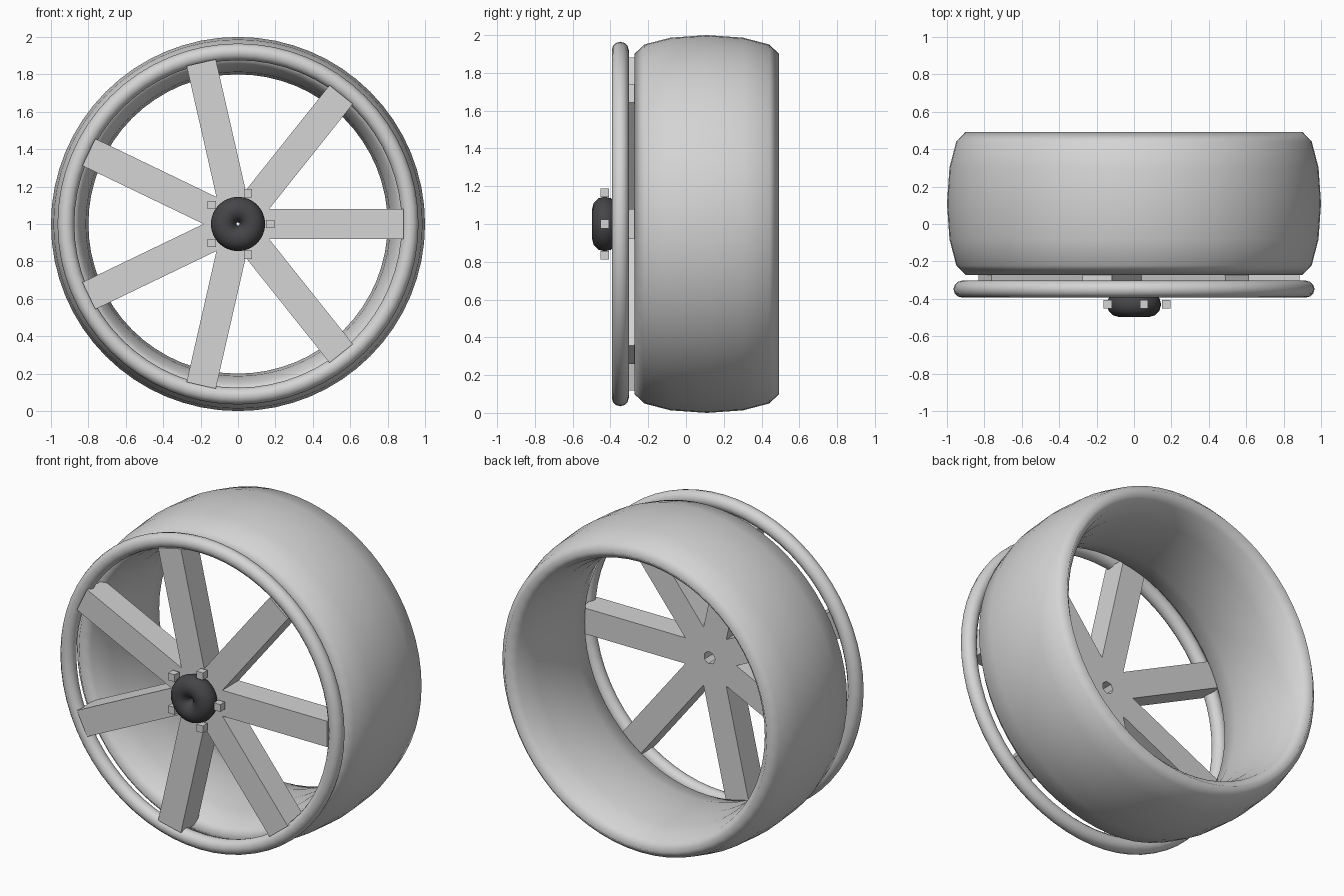
import bpy, math
from mathutils import Matrix

if "Cube" in bpy.data.objects:
    bpy.data.objects.remove(bpy.data.objects["Cube"])


def material(name, rgb):
    m = bpy.data.materials.new(name)
    m.diffuse_color = (*rgb, 1)
    m.use_nodes = True
    m.node_tree.nodes["Principled BSDF"].inputs["Base Color"].default_value = m.diffuse_color
    return m


SILVER = material("silver", (0.66, 0.66, 0.66))
DARK = material("dark_grey", (0.06, 0.06, 0.065))


def ring(name, y, major, minor, mat, width=1.0, segs=64):
    # torus around the wheel axle (y), stretched along it by width
    bpy.ops.mesh.primitive_torus_add(major_radius=major, minor_radius=minor,
                                     major_segments=segs, minor_segments=12)
    ob = bpy.context.object
    ob.name = name
    ob.data.transform(Matrix.Translation((0, y, 1)) @ Matrix.Rotation(math.pi / 2, 4, 'X')
                      @ Matrix.Diagonal((1, 1, width, 1)))
    ob.data.materials.append(mat)
    bpy.ops.object.shade_smooth()
    return ob


def box(name, size, matrix, mat):
    bpy.ops.mesh.primitive_cube_add(size=1)
    ob = bpy.context.object
    ob.name = name
    ob.data.transform(matrix @ Matrix.Diagonal((*size, 1)))
    ob.data.materials.append(mat)
    return ob


# wide barrel, thin front lip and hub cap
ring("barrel", 0.11, 0.90, 0.10, SILVER, width=3.83)
ring("front_lip", -0.348, 0.92, 0.045, SILVER)
ring("hub_cap", -0.43, 0.077, 0.068, DARK, segs=32)

# seven spokes
for i in range(7):
    m = (Matrix.Translation((0, -0.31, 1)) @ Matrix.Rotation(-i * math.tau / 7, 4, 'Y')
         @ Matrix.Translation((0.46, 0, 0)))
    box(f"spoke_{i + 1}", (0.85, 0.16, 0.16), m, SILVER)

# five upright lug nuts
for i in range(5):
    a = i * math.tau / 5
    m = Matrix.Translation((0.173 * math.cos(a), -0.43, 1 + 0.173 * math.sin(a)))
    box(f"lug_nut_{i + 1}", (0.045, 0.045, 0.045), m, SILVER)
